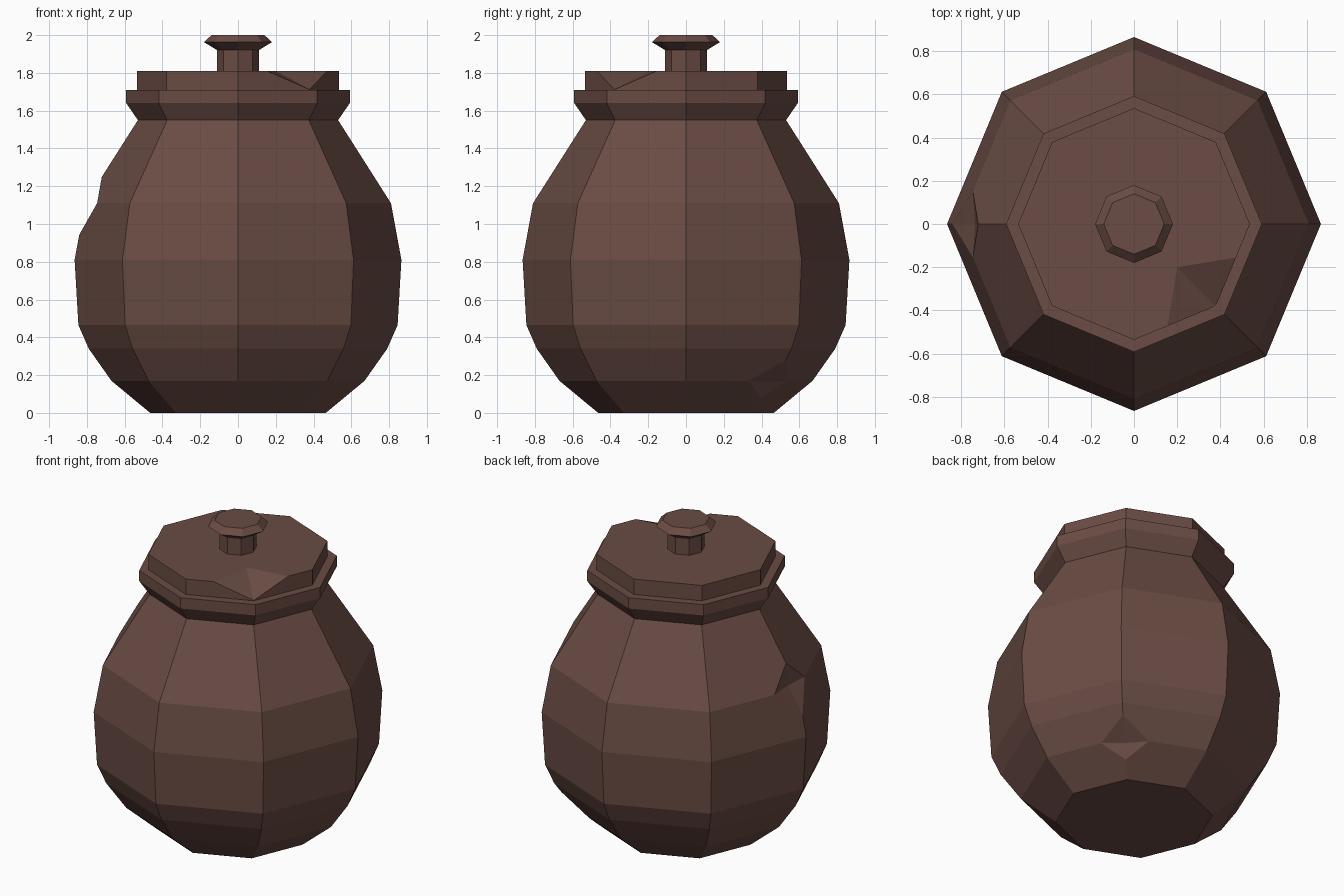
import bpy, bmesh, math
from mathutils import Vector

if "Cube" in bpy.data.objects:
    bpy.data.objects.remove(bpy.data.objects["Cube"])

brown = bpy.data.materials.new("dark brown clay")
brown.diffuse_color = (0.145, 0.072, 0.058, 1)
brown.use_nodes = True
brown.node_tree.nodes["Principled BSDF"].inputs["Base Color"].default_value = brown.diffuse_color


def add_mesh(name, bm):
    bmesh.ops.recalc_face_normals(bm, faces=bm.faces)
    me = bpy.data.meshes.new(name)
    bm.to_mesh(me)
    bm.free()
    me.materials.append(brown)
    ob = bpy.data.objects.new(name, me)
    bpy.context.collection.objects.link(ob)
    return ob


def polar(r, deg, z):
    a = math.radians(deg)
    return Vector((r * math.cos(a), r * math.sin(a), z))


def turned(name, profile, sides=8):
    """Closed eight-sided turning from (radius, height) points."""
    bm = bmesh.new()
    rings = [[bm.verts.new(polar(r, 360 * i / sides, z)) for i in range(sides)]
             for r, z in profile]
    for a, b in zip(rings, rings[1:]):
        for i in range(sides):
            j = (i + 1) % sides
            bm.faces.new((a[i], a[j], b[j], b[i]))
    bm.faces.new(rings[0][::-1])
    bm.faces.new(rings[-1])
    return add_mesh(name, bm)


def chip(target, name, inner, rim, outer):
    """Cut a faceted chip: a cone from the inner point through the rim points."""
    bm = bmesh.new()
    bm.verts.new(inner)
    for p in rim:
        bm.verts.new(inner + 1.3 * (p - inner))
    bm.verts.new(outer)
    bmesh.ops.convex_hull(bm, input=bm.verts)
    cutter = add_mesh(name, bm)
    cutter.hide_render = True
    cutter.hide_set(True)
    mod = target.modifiers.new(name, 'BOOLEAN')
    mod.operation = 'DIFFERENCE'
    mod.solver = 'EXACT'
    mod.object = cutter


def edge_chip(target, name, deg, ring, inner_r, top, bottom, t):
    """Chip on a vertical ridge, reaching along the ring edges by fraction t."""
    r, z = ring
    corner = polar(r, deg, z)
    rim = [polar(*top[:1], deg, top[1]), polar(*bottom[:1], deg, bottom[1])]
    rim += [corner.lerp(polar(r, deg + s, z), t) for s in (-45, 45)]
    chip(target, name, polar(inner_r, deg, z), rim, polar(r + 0.15, deg, z))


# Pot body with flared lip
body = turned("pot_body", [(0.465, 0), (0.67, 0.17), (0.79, 0.34), (0.845, 0.465),
                           (0.865, 0.81), (0.81, 1.11), (0.53, 1.55),
                           (0.592, 1.64), (0.592, 1.71)])
edge_chip(body, "left_chip_cutter", 180, (0.81, 1.11), 0.735,
          (0.721, 1.25), (0.836, 0.95), 0.27)
edge_chip(body, "base_chip_cutter", 45, (0.67, 0.17), 0.602,
          (0.748, 0.28), (0.562, 0.08), 0.30)

# Lid with a chipped front right corner
lid = turned("lid", [(0.536, 1.70), (0.536, 1.81)])
corner = polar(0.536, -45, 1.81)
rim = [corner.lerp(polar(0.536, d, 1.81), 0.59) for d in (0, -90)]
rim.append(Vector((0.2, -0.2, 1.81)))
chip(lid, "lid_chip_cutter", polar(0.536, -45, 1.712), rim, Vector((0.65, -0.65, 1.85)))

# Knob on its stem
turned("lid_knob", [(0.11, 1.80), (0.11, 1.92), (0.18, 1.963), (0.14, 2.0)])
